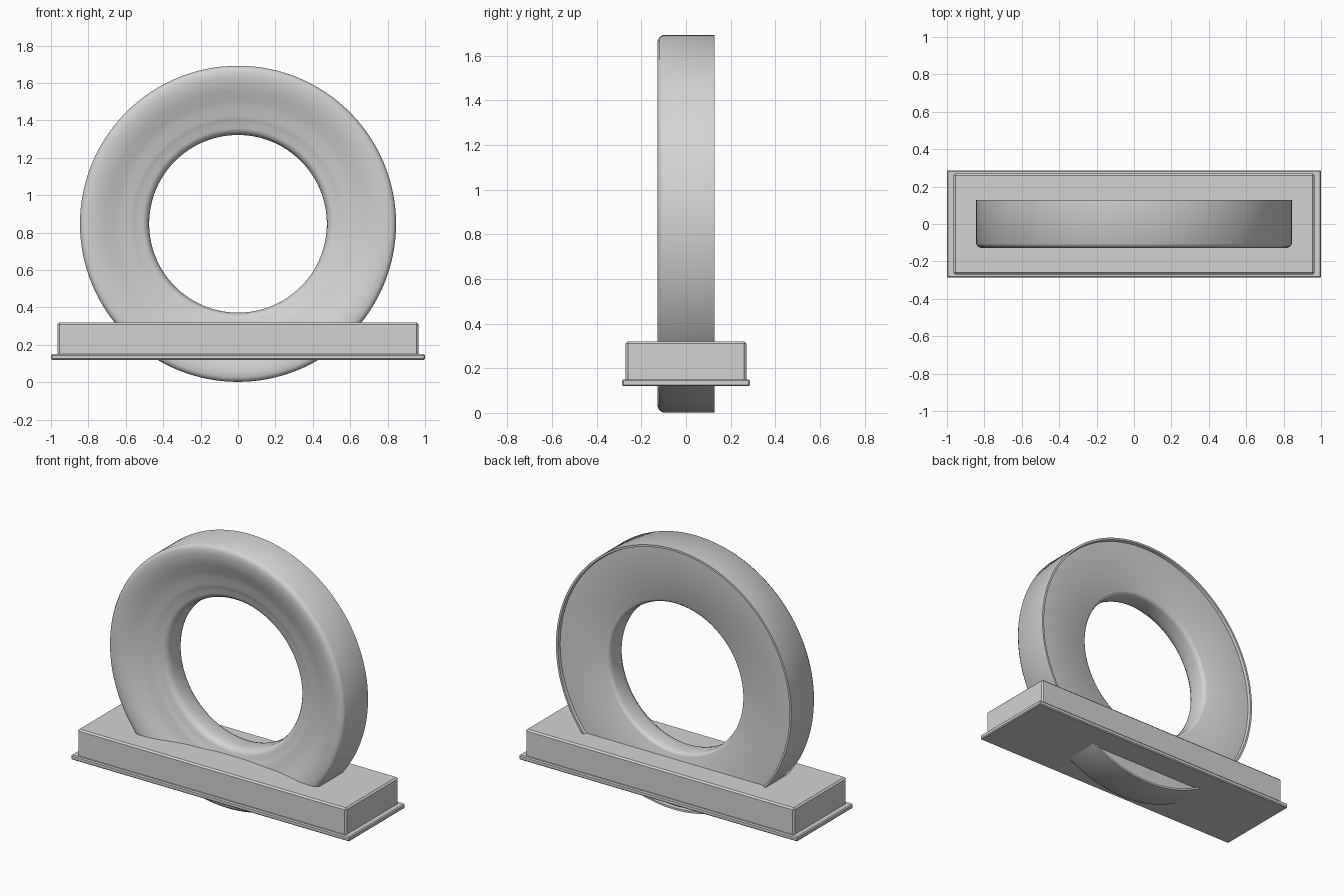
import bpy, bmesh, math

if "Cube" in bpy.data.objects:
    bpy.data.objects.remove(bpy.data.objects["Cube"])

grey = bpy.data.materials.new("light grey")
grey.diffuse_color = (0.65, 0.65, 0.65, 1)
grey.use_nodes = True
grey.node_tree.nodes["Principled BSDF"].inputs["Base Color"].default_value = grey.diffuse_color


def finish(bm, name, angle):
    bmesh.ops.recalc_face_normals(bm, faces=bm.faces)
    mesh = bpy.data.meshes.new(name)
    bm.to_mesh(mesh)
    bm.free()
    mesh.materials.append(grey)
    ob = bpy.data.objects.new(name, mesh)
    bpy.context.collection.objects.link(ob)
    bpy.ops.object.select_all(action='DESELECT')
    ob.select_set(True)
    bpy.context.view_layer.objects.active = ob
    bpy.ops.object.shade_smooth_by_angle(angle=math.radians(angle))
    return ob


def slab(name, half_x, half_y, z0, z1, bevel):
    bm = bmesh.new()
    bmesh.ops.create_cube(bm, size=1)
    for v in bm.verts:
        v.co = (v.co.x * 2 * half_x, v.co.y * 2 * half_y,
                z0 + (v.co.z + 0.5) * (z1 - z0))
    bmesh.ops.bevel(bm, geom=list(bm.edges), offset=bevel, segments=1,
                    profile=0.5, affect='EDGES')
    return finish(bm, name, 20)


def ring(name, profile, centre_z, steps=128):
    # closed (radius, depth) section turned about the y axis
    bm = bmesh.new()
    loops = []
    for i in range(steps):
        a = 2 * math.pi * i / steps
        loops.append([bm.verts.new((r * math.cos(a), y, centre_z + r * math.sin(a)))
                      for r, y in profile])
    n = len(profile)
    for i in range(steps):
        p, q = loops[i], loops[(i + 1) % steps]
        for j in range(n):
            k = (j + 1) % n
            bm.faces.new((p[j], p[k], q[k], q[j]))
    return finish(bm, name, 46)


# Upright ring: dished, softly stepped front and slightly recessed flat back
section = [
    (0.495, 0.108), (0.482, 0.10), (0.475, 0.08), (0.475, 0.0),
    (0.480, -0.025), (0.492, -0.042), (0.510, -0.050), (0.535, -0.053),
    (0.555, -0.062), (0.580, -0.070), (0.620, -0.076), (0.660, -0.090),
    (0.710, -0.110), (0.750, -0.123), (0.790, -0.128), (0.820, -0.127),
    (0.835, -0.120), (0.845, -0.105),
    (0.845, 0.127), (0.832, 0.127), (0.828, 0.108),
]
ring("ring", section, 0.847)

# Two-step base the ring passes through
slab("base_block", 0.965, 0.27, 0.14, 0.32, 0.010)
slab("base_flange", 1.0, 0.287, 0.12, 0.15, 0.006)
